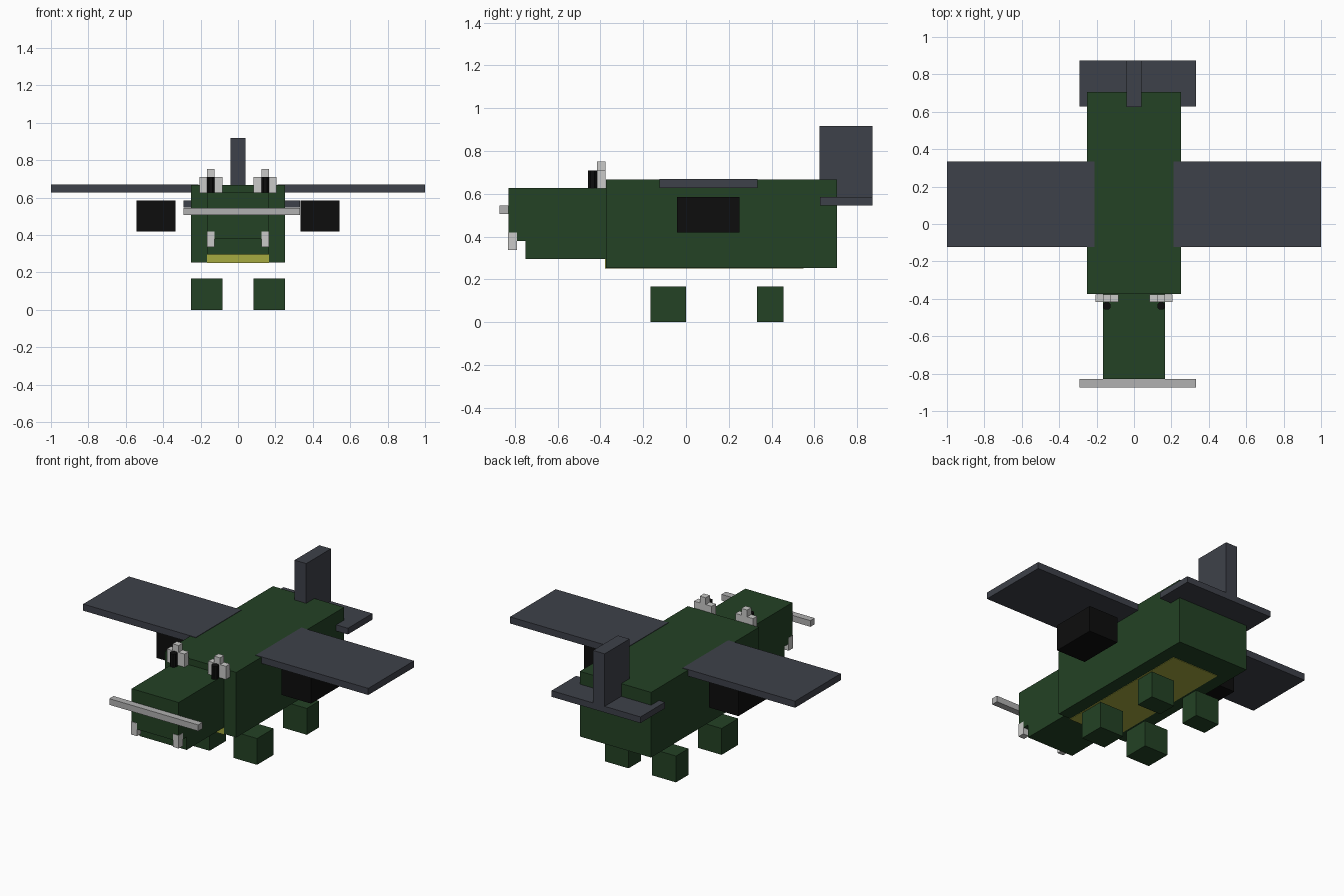
import bpy, bmesh, math
from mathutils import Matrix

if "Cube" in bpy.data.objects:
    bpy.data.objects.remove(bpy.data.objects["Cube"])


def material(name, rgb):
    m = bpy.data.materials.new(name)
    m.diffuse_color = (*rgb, 1)
    m.use_nodes = True
    m.node_tree.nodes["Principled BSDF"].inputs["Base Color"].default_value = m.diffuse_color
    return m


GREEN = material("dark green", (0.017, 0.054, 0.018))
SLATE = material("slate grey", (0.048, 0.053, 0.067))
BLACK = material("black", (0.004, 0.004, 0.004))
YELLOW = material("olive yellow", (0.38, 0.40, 0.05))
SILVER = material("silver", (0.44, 0.44, 0.44))
WHITE = material("off white", (0.59, 0.59, 0.58))


def finish(name, bm, mat):
    me = bpy.data.meshes.new(name)
    bm.to_mesh(me)
    bm.free()
    me.materials.append(mat)
    ob = bpy.data.objects.new(name, me)
    bpy.context.collection.objects.link(ob)
    return ob


def box(name, mat, x, y, z):
    """Box from (min, max) ranges on each axis."""
    bm = bmesh.new()
    centre = [(a + b) / 2 for a, b in (x, y, z)]
    size = [b - a for a, b in (x, y, z)]
    bmesh.ops.create_cube(bm, size=1, matrix=Matrix.Translation(centre) @ Matrix.Diagonal((*size, 1)))
    return finish(name, bm, mat)


def pair(name, mat, x, y, z):
    """Right-hand box and its mirror image."""
    box("right_" + name, mat, x, y, z)
    box("left_" + name, mat, (-x[1], -x[0]), y, z)


# Fuselage, head and jaw
box("body", GREEN, (-0.25, 0.25), (-0.375, 0.707), (0.253, 0.666))
box("head", GREEN, (-0.165, 0.165), (-0.83, -0.37), (0.378, 0.626))
box("jaw", GREEN, (-0.165, 0.165), (-0.75, -0.37), (0.295, 0.38))

# Belly patch, showing on the underside and under the jaw
box("belly", YELLOW, (-0.165, 0.165), (-0.378, 0.55), (0.25, 0.30))

# Wings, engines and legs
pair("wing", SLATE, (0.21, 1.0), (-0.123, 0.335), (0.627, 0.669))
pair("engine", BLACK, (0.335, 0.542), (-0.042, 0.25), (0.419, 0.585))
pair("front_leg", GREEN, (0.083, 0.25), (-0.166, 0.0), (0.0, 0.167))
pair("back_leg", GREEN, (0.083, 0.25), (0.333, 0.457), (0.0, 0.167))

# Tail, with the slightly off-centre stabiliser
box("tail_fin", SLATE, (-0.041, 0.041), (0.625, 0.873), (0.546, 0.918))
box("stabiliser", SLATE, (-0.292, 0.332), (0.627, 0.873), (0.546, 0.585))

# Nose bar and teeth
box("nose_bar", SILVER, (-0.292, 0.332), (-0.873, -0.83), (0.506, 0.545))
pair("tooth", WHITE, (0.126, 0.167), (-0.833, -0.79), (0.336, 0.418))

# Eyes: white cross behind an eight-sided pupil
pair("eye_white", WHITE, (0.083, 0.207), (-0.417, -0.376), (0.625, 0.709))
pair("eye_top", WHITE, (0.125, 0.166), (-0.417, -0.376), (0.709, 0.752))
for side, label in ((1, "right"), (-1, "left")):
    bm = bmesh.new()
    turn = Matrix.Rotation(math.pi / 8, 4, "Z")
    bmesh.ops.create_cone(bm, cap_ends=True, segments=8, radius1=0.0225, radius2=0.0225, depth=0.084,
                          matrix=Matrix.Translation((side * 0.1455, -0.4375, 0.667)) @ turn)
    finish(label + "_pupil", bm, BLACK)
